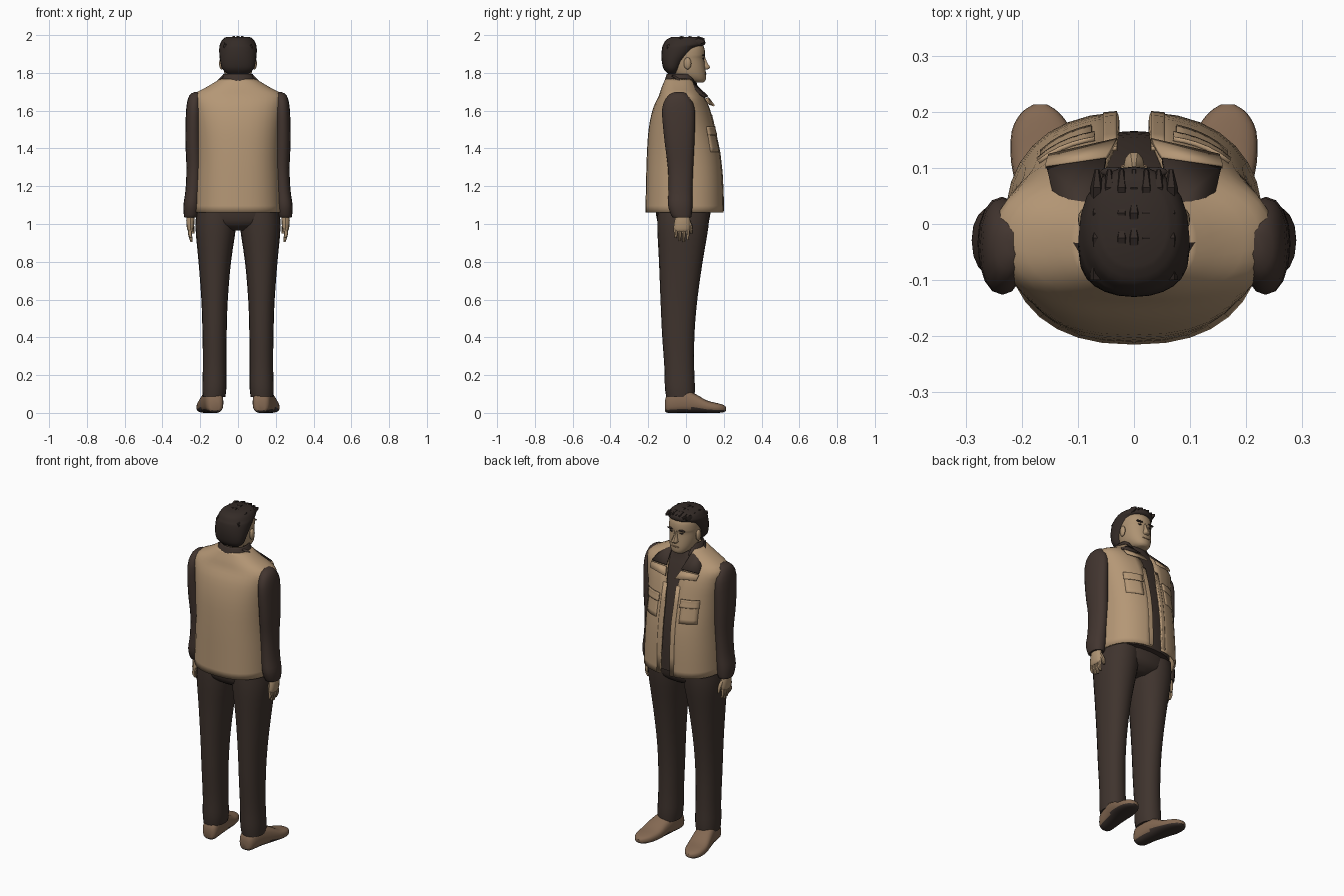
import bpy, bmesh, math, random
from mathutils import Vector

random.seed(4)
if "Cube" in bpy.data.objects:
    bpy.data.objects.remove(bpy.data.objects["Cube"], do_unlink=True)


def material(name, rgb):
    mat = bpy.data.materials.new(name)
    mat.use_nodes = True
    mat.diffuse_color = (*rgb, 1)
    mat.node_tree.nodes["Principled BSDF"].inputs["Base Color"].default_value = (*rgb, 1)
    return mat


TAN = material("tan cloth", (0.46, 0.31, 0.18))
DARK = material("dark brown cloth", (0.05, 0.034, 0.027))
SLEEVE = material("sleeve brown", (0.055, 0.036, 0.029))
HAIR = material("dark hair", (0.034, 0.024, 0.020))
SKIN = material("skin", (0.42, 0.29, 0.17))
LIP = material("lip", (0.28, 0.17, 0.10))
LEATHER = material("shoe leather", (0.23, 0.14, 0.085))
SOLE = material("shoe sole", (0.045, 0.032, 0.027))


def finish(name, bm, *mats, angle=40, thickness=0):
    """Turn a bmesh into a shaded object."""
    bmesh.ops.recalc_face_normals(bm, faces=bm.faces)
    mesh = bpy.data.meshes.new(name)
    bm.to_mesh(mesh)
    bm.free()
    for mat in mats:
        mesh.materials.append(mat)
    ob = bpy.data.objects.new(name, mesh)
    bpy.context.collection.objects.link(ob)
    if thickness:
        mod = ob.modifiers.new("Thickness", "SOLIDIFY")
        mod.thickness, mod.offset = thickness, 0
    bpy.ops.object.select_all(action="DESELECT")
    ob.select_set(True)
    bpy.context.view_layer.objects.active = ob
    bpy.ops.object.shade_smooth_by_angle(angle=math.radians(angle))
    return ob


def smooth_rings(rings, steps):
    """Catmull-Rom interpolation of whole ring tuples."""
    out = []
    for i in range(len(rings) - 1):
        a, b, c, d = (rings[min(max(i + k, 0), len(rings) - 1)] for k in (-1, 0, 1, 2))
        for s in range(steps):
            t = s / steps
            out.append([q + 0.5 * t * (r - p + t * (2*p - 5*q + 4*r - w + t * (3*(q - r) + w - p)))
                        for p, q, r, w in zip(a, b, c, d)])
    return out + [list(rings[-1])]


def section(ring, n, power, side, along_y, gapped):
    """Superellipse; ring = centre x, position, half width, low, high, (gap)."""
    cx, t, rx, lo, hi = ring[:5]
    start, span = 0, math.tau
    if gapped:
        start = math.acos(min(1, (max(ring[5], 0) / rx)) ** (power / 2))
        span = math.pi + 2 * start
    pts = []
    for i in range(n):
        a = start - span * i / (n - 1 if gapped else n)
        c, s = math.cos(a), math.sin(a)
        x = side * (cx + rx * math.copysign(abs(c) ** (2 / power), c))
        v = (lo + hi) / 2 + (hi - lo) / 2 * math.copysign(abs(s) ** (2 / power), s)
        pts.append((x, t, v) if along_y else (x, v, t))
    return pts


def loft(name, rings, *mats, n=20, power=2.2, side=1, along_y=False, gapped=False,
         steps=3, thickness=0, rule=None):
    bm = bmesh.new()
    rows = [[bm.verts.new(p) for p in section(r, n, power, side, along_y, gapped)]
            for r in smooth_rings(rings, steps)]
    for lower, upper in zip(rows, rows[1:]):
        for i in range(n - 1 if gapped else n):
            j = (i + 1) % n
            bm.faces.new((lower[i], lower[j], upper[j], upper[i]))
    if not gapped:
        bm.faces.new(rows[0])
        bm.faces.new(rows[-1])
    if rule:
        bmesh.ops.recalc_face_normals(bm, faces=bm.faces)
        for f in bm.faces:
            f.material_index = rule(f)
    return finish(name, bm, *mats, thickness=thickness)


def blob(name, loc, size, mat):
    bm = bmesh.new()
    bmesh.ops.create_uvsphere(bm, u_segments=12, v_segments=8, radius=1)
    for v in bm.verts:
        v.co = Vector(loc) + Vector(a * b for a, b in zip(v.co, size))
    return finish(name, bm, mat)


def plate(name, points, mat, side):
    bm = bmesh.new()
    bm.faces.new([bm.verts.new((side * x, y, z)) for x, y, z in points])
    bmesh.ops.triangulate(bm, faces=bm.faces)
    return finish(name, bm, mat, thickness=0.008)


# Vest, open at the chest
vest = [(0, 1.06, .225, -.21, .195, .03), (0, 1.2, .22, -.207, .192, .028),
        (0, 1.35, .215, -.203, .18, .026), (0, 1.5, .22, -.193, .15, .03),
        (0, 1.61, .235, -.17, .122, .042), (0, 1.675, .24, -.14, .09, .055),
        (0, 1.72, .165, -.125, .06, .065), (0, 1.765, .09, -.105, .04, .07)]
loft("vest", vest, TAN, n=33, power=2.4, gapped=True, thickness=.01)


def vest_front(x, z):
    ring = min(smooth_rings(vest, 12), key=lambda r: abs(r[1] - z))
    mid, half = (ring[3] + ring[4]) / 2, (ring[4] - ring[3]) / 2
    return mid + half * (1 - (x / ring[2]) ** 2.4) ** (1 / 2.4)


def patch(name, x0, x1, z0, z1, lift, side):
    """Cloth rectangle that follows the chest of the vest."""
    bm = bmesh.new()
    bmesh.ops.create_grid(bm, x_segments=5, y_segments=5, size=.5)
    for v in bm.verts:
        x, z = x0 + (v.co.x + .5) * (x1 - x0), z0 + (v.co.y + .5) * (z1 - z0)
        v.co = (side * x, vest_front(x, z) + lift, z)
    return finish(name, bm, TAN, thickness=.008)


# Shirt under the vest
loft("shirt", [(0, 1.07, .2, -.18, .165), (0, 1.2, .198, -.18, .165), (0, 1.35, .195, -.18, .155),
               (0, 1.5, .2, -.17, .128), (0, 1.61, .21, -.145, .098), (0, 1.67, .19, -.115, .08),
               (0, 1.715, .12, -.1, .065), (0, 1.755, .07, -.085, .055)], DARK, n=28, power=2.4)

# Trousers
loft("trouser_seat", [(0, .965, .06, -.1, .07), (0, 1.0, .2, -.145, .115),
                      (0, 1.06, .215, -.16, .13), (0, 1.12, .21, -.16, .14)], DARK, n=24)
leg = [(.113, 1.08, .105, -.15, .125), (.118, .98, .107, -.152, .118), (.123, .8, .086, -.143, .088),
       (.124, .6, .07, -.135, .06), (.124, .42, .064, -.127, .045), (.124, .25, .062, -.115, .043),
       (.125, .14, .064, -.112, .047), (.127, .085, .06, -.105, .045)]
sleeve = [(.215, 1.7, .012, -.055, -.015), (.226, 1.68, .032, -.095, .012), (.234, 1.61, .04, -.126, .046),
          (.236, 1.45, .043, -.115, .045), (.232, 1.3, .041, -.096, .038), (.237, 1.18, .041, -.093, .034),
          (.245, 1.1, .044, -.095, .034), (.248, 1.05, .039, -.08, .03), (.25, 1.035, .034, -.07, .025)]
palm = [(.25, 1.06, .02, -.05, .012), (.252, 1.02, .022, -.06, .022), (.252, .975, .018, -.066, .022),
        (.25, .96, .013, -.06, .014)]
shoe = [(.122, -.112, .022, .012, .06), (.123, -.095, .044, 0, .1), (.132, -.02, .053, 0, .125),
        (.145, .05, .06, 0, .1), (.156, .11, .063, 0, .066), (.164, .165, .054, 0, .052),
        (.167, .198, .034, .003, .042), (.167, .213, .012, .012, .03)]

for side, label in ((1, "left"), (-1, "right")):
    loft(label + "_trouser_leg", leg, DARK, side=side)
    loft(label + "_sleeve", sleeve, SLEEVE, n=16, side=side)
    loft(label + "_shoe", shoe, LEATHER, SOLE, power=2.7, side=side, along_y=True,
         rule=lambda f: int(f.normal.z < -.4 or f.calc_center_median().z < .012))
    # Hand with fingers and thumb
    loft(label + "_palm", palm, SKIN, n=12, side=side)
    for k, tip in enumerate((.925, .91, .905, .915)):
        y = -.055 + .021 * k
        loft(f"{label}_finger_{k + 1}", [(.25, .98, .011, y - .011, y + .011),
             (.254, .945, .010, y - .009, y + .010), (.246, tip, .006, y - .005, y + .006)],
             SKIN, n=8, side=side)
    loft(label + "_thumb", [(.25, 1.02, .012, .0, .022), (.243, .985, .012, .014, .035),
         (.238, .95, .007, .022, .034)], SKIN, n=8, side=side)
    # Spread collar, lapel and pockets
    plate(label + "_collar_flap", [(.08, -.075, 1.785), (.066, .03, 1.755), (.05, .115, 1.675),
          (.155, .1, 1.67), (.13, 0, 1.732)], DARK, side)
    plate(label + "_lapel", [(.03, .15, 1.625), (.05, .118, 1.668), (.158, .102, 1.665),
          (.152, .122, 1.635)], TAN, side)
    patch(label + "_chest_pocket", .075, .165, 1.38, 1.5, .004, side)
    patch(label + "_pocket_flap", .07, .17, 1.47, 1.515, .009, side)
    patch(label + "_front_placket", .03, .055, 1.07, 1.58, .003, side)
    # Ear, brow and eye
    blob(label + "_ear", (side * .088, .008, 1.85), (.012, .02, .032), SKIN)
    blob(label + "_brow", (side * .036, .093, 1.893), (.024, .009, .005), HAIR)
    blob(label + "_eye", (side * .034, .091, 1.876), (.012, .006, .004), HAIR)

# Neck and standing collar
loft("neck", [(0, 1.69, .07, -.08, .06), (0, 1.74, .06, -.075, .055), (0, 1.8, .06, -.08, .06)], SKIN)
loft("collar_band", [(0, 1.735, .1, -.115, .06, .05), (0, 1.765, .088, -.108, .05, .055),
                     (0, 1.793, .074, -.098, .04, .06)], DARK, n=24, gapped=True, thickness=.008)

# Head
loft("head", [(0, 1.75, .03, .04, .092), (0, 1.762, .05, -.02, .104), (0, 1.79, .069, -.07, .106),
              (0, 1.83, .079, -.09, .102), (0, 1.875, .083, -.1, .097), (0, 1.895, .084, -.1, .101),
              (0, 1.94, .08, -.1, .094), (0, 1.975, .055, -.07, .06)], SKIN, n=24)
loft("nose", [(0, 1.89, .009, .07, .1), (0, 1.855, .012, .07, .113), (0, 1.828, .019, .07, .129),
              (0, 1.817, .015, .07, .112)], SKIN, n=10)
blob("mouth", (0, .1, 1.794), (.026, .009, .005), LIP)

# Hair with ridged tufts on top
loft("hair", [(0, 1.795, .055, -.095, -.045), (0, 1.82, .083, -.118, -.03), (0, 1.86, .094, -.128, -.005),
              (0, 1.9, .099, -.13, .035), (0, 1.935, .099, -.126, .07), (0, 1.95, .096, -.12, .1),
              (0, 1.975, .083, -.105, .098), (0, 1.99, .06, -.075, .075)], HAIR, n=24)
for col in range(-3, 4):
    for row in range(4):
        x, y = col * .022, -.07 + row * .045
        top = 1.999 - 2.2 * x * x - (.022 if row == 0 else 0) - random.uniform(0, .006)
        loft(f"hair_tuft_{col + 4}_{row + 1}", [(x, y - .03, .012, top - .04, top - .014),
             (x, y, .012, top - .04, top), (x, y + .032, .004, top - .025, top - .012)],
             HAIR, n=6, along_y=True, steps=1)
